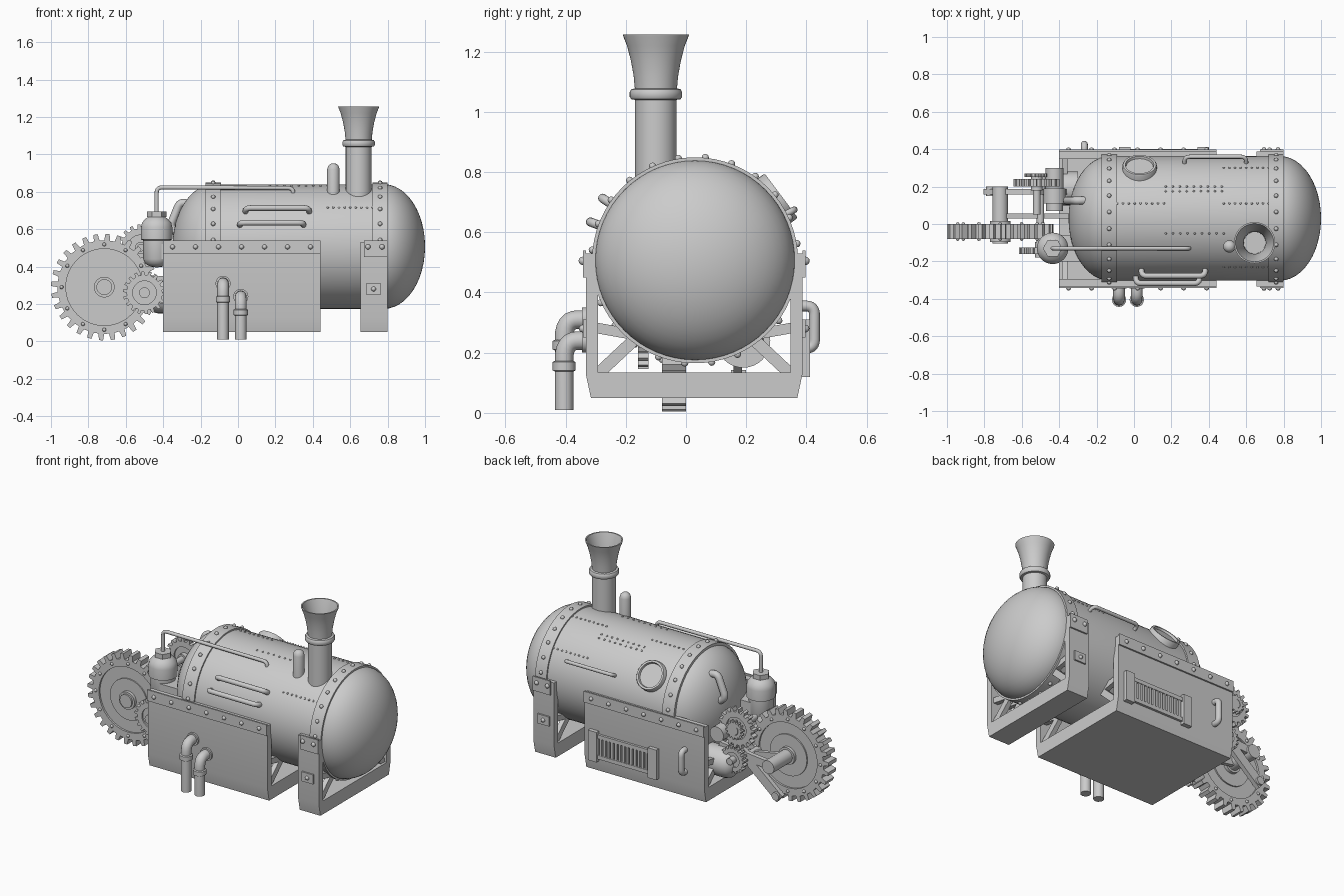
import bpy, bmesh
from math import pi, sin, cos
from mathutils import Vector, Matrix

if "Cube" in bpy.data.objects:
    bpy.data.objects.remove(bpy.data.objects["Cube"])

C, Z, R = 0.03, 0.507, 0.333      # boiler axis (y, z) and radius


def finish(name, bm, angle=35):
    bmesh.ops.recalc_face_normals(bm, faces=bm.faces)
    me = bpy.data.meshes.new(name)
    bm.to_mesh(me)
    bm.free()
    ob = bpy.data.objects.new(name, me)
    bpy.context.collection.objects.link(ob)
    bpy.context.view_layer.objects.active = ob
    bpy.ops.object.select_all(action='DESELECT')
    ob.select_set(True)
    bpy.ops.object.shade_smooth_by_angle(angle=angle * pi / 180)
    return ob


def lathe(name, prof, loc, axis=(0, 0, 1), seg=32):
    """Revolve (radius, height) pairs around an axis through loc."""
    bm = bmesh.new()
    M = Matrix.Translation(loc) @ Vector(axis).to_track_quat('Z', 'Y').to_matrix().to_4x4()
    rings = [[bm.verts.new(M @ Vector((r * cos(2 * pi * i / seg), r * sin(2 * pi * i / seg), h)))
              for i in range(seg)] for r, h in prof]
    for a, b in zip(rings, rings[1:]):
        for i in range(seg):
            j = (i + 1) % seg
            bm.faces.new((a[i], a[j], b[j], b[i]))
    bm.faces.new(rings[0])
    bm.faces.new(rings[-1])
    bmesh.ops.remove_doubles(bm, verts=bm.verts, dist=1e-5)
    return finish(name, bm)


def rod(name, a, b, r, seg=24):
    d = Vector(b) - Vector(a)
    return lathe(name, [(r, 0), (r, d.length)], a, d, seg)


def box(name, lo, hi):
    bm = bmesh.new()
    lo, hi = Vector(lo), Vector(hi)
    bmesh.ops.create_cube(bm, size=1, matrix=Matrix.Translation((lo + hi) / 2) @ Matrix.Diagonal((*(hi - lo), 1)))
    return finish(name, bm)


def beam(name, a, b, w, t, normal):
    """Flat bar from a to b, w wide in plane, t thick along normal."""
    a, b, n = Vector(a), Vector(b), Vector(normal)
    d = (b - a).normalized()
    rot = Matrix((d, n.cross(d), n)).transposed().to_4x4()
    bm = bmesh.new()
    bmesh.ops.create_cube(bm, size=1, matrix=Matrix.Translation((a + b) / 2) @ rot @
                          Matrix.Diagonal(((b - a).length, w, t, 1)))
    return finish(name, bm)


def extrude_x(name, prof, x0, x1):
    bm = bmesh.new()
    f = bm.faces.new([bm.verts.new((x0, y, z)) for y, z in prof])
    new = bmesh.ops.extrude_face_region(bm, geom=[f])['geom']
    bmesh.ops.translate(bm, vec=(x1 - x0, 0, 0), verts=[v for v in new if isinstance(v, bmesh.types.BMVert)])
    return finish(name, bm)


def tube(name, pts, r, bend=0.03):
    """Pipe along points with rounded corners."""
    P = [Vector(p) for p in pts]
    path = [P[0]]
    for a, p, b in zip(P, P[1:], P[2:]):
        s = p + (a - p).normalized() * min(bend, (a - p).length * 0.49)
        e = p + (b - p).normalized() * min(bend, (b - p).length * 0.49)
        path += [s * (1 - t) ** 2 + p * 2 * t * (1 - t) + e * t * t for t in [k / 6 for k in range(7)]]
    path.append(P[-1])
    cu = bpy.data.curves.new(name, 'CURVE')
    cu.dimensions, cu.bevel_depth, cu.bevel_resolution, cu.use_fill_caps = '3D', r, 4, True
    sp = cu.splines.new('POLY')
    sp.points.add(len(path) - 1)
    for q, p in zip(sp.points, path):
        q.co = (*p, 1)
    ob = bpy.data.objects.new(name, cu)
    bpy.context.collection.objects.link(ob)
    bpy.ops.object.select_all(action='DESELECT')
    ob.select_set(True)
    bpy.context.view_layer.objects.active = ob
    bpy.ops.object.convert(target='MESH')


def gear(name, x, z, y0, y1, ro, rr, ri, n):
    """Toothed ring with the axis along y."""
    bm = bmesh.new()
    loops = []
    for y, inner in ((y0, 0), (y1, 0), (y1, 1), (y0, 1)):
        loops.append([bm.verts.new((x + (ri if inner else r) * cos((k + f) * 2 * pi / n), y,
                                    z + (ri if inner else r) * sin((k + f) * 2 * pi / n)))
                      for k in range(n) for f, r in ((0, rr), (.45, rr), (.55, ro), (.9, ro))])
    for a, b in zip(loops, loops[1:] + loops[:1]):
        for i in range(len(a)):
            j = (i + 1) % len(a)
            bm.faces.new((a[i], a[j], b[j], b[i]))
    return finish(name, bm, 25)


def rivets(name, pts, r):
    bm = bmesh.new()
    for p in pts:
        bmesh.ops.create_uvsphere(bm, u_segments=8, v_segments=6, radius=r, matrix=Matrix.Translation(p))
    return finish(name, bm, 60)


def on(x, a, r=R):
    """Point on the boiler, angle a from the top towards +y."""
    return (x, C + r * sin(a), Z + r * cos(a))


# Boiler with domed ends, riveted bands
dome = [(R * sin(k * pi / 24), 0.22 * cos(k * pi / 24)) for k in range(13)]
lathe("boiler", [(r, -0.13 - h) for r, h in dome] + [(r, 0.78 + h) for r, h in dome[::-1]], (0, C, Z), (1, 0, 0), 64)
for n, x0, x1 in (("rear_band", -.175, -.09), ("front_band", .72, .80)):
    lathe(n, [(.32, x0), (.342, x0), (.342, x1), (.32, x1)], (0, C, Z), (1, 0, 0), 64)
    rivets(n + "_rivets", [on((x0 + x1) / 2, k * pi / 12 + .1, .343) for k in range(24)], .012)

# Rivet rows on the boiler plates
rows = [(.08, -.09, .16), (.17, .17, .47), (.145, .17, .47), (.08, .48, .72), (.27, .48, .72),
        (-.08, .17, .48), (-.26, .48, .72)]
rivets("plate_rivets", [(x0 + (x1 - x0) * k / 8, C + y, Z + (R ** 2 - y * y) ** .5)
                        for y, x0, x1 in rows for k in range(9)], .006)

# Chimney, whistle, porthole
lathe("chimney", [(.069, .76), (.069, 1.04), (.082, 1.042), (.087, 1.05), (.087, 1.066), (.082, 1.075), (.07, 1.078),
                  (.074, 1.12), (.083, 1.17), (.096, 1.22), (.108, 1.25), (.11, 1.257), (.102, 1.257),
                  (.09, 1.22), (.075, 1.16), (.06, 1.08), (.058, .95)], (.645, -.1, 0), seg=48)
lathe("whistle", [(.033, .74), (.033, .92), (.028, .938), (.016, .949), (0, .952)], (.51, -.12, 0))
n = Vector((0, .8, .6))
lathe("porthole", [(.092, .28), (.092, .352), (.088, .358), (.076, .358), (.072, .345), (0, .345)], (.03, C, Z), n, 40)

# Boiler grab rails
for nm, x0, x1, a, b in (("upper_rail", .04, .38, -.98, .015), ("lower_rail", .01, .35, -1.22, .015),
                         ("back_rail", .27, .60, 1.1, .011)):
    tube(nm, [on(x0, a, .31), on(x0, a, .37), on(x1, a, .37), on(x1, a, .31)], b)
tube("end_rail", [(-.24, .125, .73), (-.31, .125, .745), (-.365, .125, .61), (-.31, .125, .57)], .022)

# U-shaped cradles with plates and braces
F = .027


def cradle(name, x0, x1):
    half = [(.36, .53), (.36, .13), (.343, .05)]
    inner = [(.32, .135), (.32, .53)]
    prof = ([(F - y, z) for y, z in half] + [(F + y, z) for y, z in half[::-1]] +
            [(F + y, z) for y, z in inner[::-1]] + [(F - y, z) for y, z in inner])
    extrude_x(name, prof, x0, x1)
    for s in (-1, 1):
        for xe in (x0 + .03, x1 - .03):
            beam(name + "_brace", (xe, F + s * .33, .12), (xe, F + s * .17, .27), .04, .03, (1, 0, 0))
            beam(name + "_tie", (xe, F + s * .34, .285), (xe, F + s * .2, .26), .035, .03, (1, 0, 0))


cradle("main_cradle", -.40, .44)
cradle("front_cradle", .655, .80)
for s in (-1, 1):
    y = F + s * .36
    lo, hi = min(y, y + s * .01), max(y, y + s * .01)
    box("side_strip", (-.40, lo, .47), (.44, hi, .54))
    rivets("strip_rivets", [(-.35 + .123 * k, y + s * .01, .505) for k in range(7)], .013)
    box("cradle_cap", (.675, lo, .45), (.80, hi, .54))
    rivets("cap_rivets", [(x, y + s * .01, .505) for x in (.695, .77)], .014)
    box("latch_plate", (.685, lo, .25), (.765, hi, .31))
    rivets("latch_bolt", [(.725, y + s * .01, .28)], .013)

# Vent grille and handle on the back side
for x in (-.05, .37):
    box("vent_bracket", (x - .03, .38, .12), (x + .03, .412, .31))
for z in (.15, .28):
    box("vent_frame", (-.05, .38, z - .012), (.37, .402, z + .012))
for k in range(13):
    x = .0 + k * .0267
    box("vent_slat", (x - .008, .38, .15), (x + .008, .40, .28))
tube("side_handle", [(-.265, .37, .355), (-.265, .427, .355), (-.265, .427, .215), (-.265, .37, .215)], .018)

# Drain elbows on the front side
for x, z in ((-.08, .31), (.015, .24)):
    tube("drain_pipe", [(x, -.31, z), (x, -.405, z), (x, -.405, .01)], .031, .06)
    lathe("drain_flange", [(.03, -.018), (.038, -.014), (.038, .014), (.03, .018)], (x, -.405, z - .085))
    rod("drain_collar", (x, -.325, z), (x, -.345, z), .04)

# Steam bottle with feed pipe
lathe("steam_bottle", [(0, .395), (.035, .40), (.06, .415), (.072, .44), (.072, .54), (.084, .545), (.084, .61),
                       (.078, .635), (.06, .655), (.045, .665), (.045, .68)], (-.435, -.13, 0))
lathe("bottle_nut", [(.052, .665), (.052, .695)], (-.435, -.13, 0), seg=6)
tube("feed_pipe", [(-.435, -.13, .68), (-.435, -.13, .823), (.295, -.13, .82), (.295, -.13, .77)], .011)
box("bottle_bracket", (-.41, -.2, .44), (-.28, -.06, .52))

# Big drive gear with web, hub, bolts and axle
gx, gz = -.715, .29
gear("drive_gear", gx, gz, -.08, 0, .285, .25, .205, 28)
for nm, r, d in (("gear_web", .21, .028), ("gear_boss", .13, .036), ("gear_hub", .055, .055)):
    rod(nm, (gx, -.04 - d, gz), (gx, -.04 + d, gz), r, 48)
rivets("gear_bolts", [(gx + .228 * cos(k * pi / 6), y, gz + .228 * sin(k * pi / 6))
                      for k in range(12) for y in (-.08, 0)], .01)
rod("gear_axle", (gx, -.105, gz), (gx, .2, gz), .042)

# Transmission gears, shafts and support arms
for nm, x, z, y0, y1, ro in (("upper_gear", -.52, .5, .2, .24, .125), ("pinion", -.49, .29, .2, .235, .085),
                             ("front_pinion", -.5, .26, -.16, -.125, .115)):
    gear(nm, x, z, y0, y1, ro, ro * .83, ro * .55, 18)
    rod(nm + "_web", (x, y0 + .01, z), (x, y1 - .01, z), ro * .6)
    rod(nm + "_hub", (x, y0 - .02, z), (x, y1 + .03, z), ro * .25)
gear("outer_gear", -.525, .5, .25, .27, .06, .048, .03, 14)
rod("pinion_shaft", (-.5, -.15, .27), (-.5, .21, .27), .02)
rod("upper_shaft", (-.52, .05, .5), (-.52, .25, .5), .02)
for y0, y1, r in ((.07, .11, .045), (.11, .19, .06), (.19, .3, .048)):
    rod("gearbox_drum", (-.425, y0, .46), (-.425, y1, .46), r)
lathe("pressure_drum", [(.09, 0), (.09, .13), (.08, .165), (.05, .19), (0, .2)], (-.30, .19, .24), (-1, 0, 0))
beam("outer_arm", (-.48, .172, .36), (-.785, .172, .1), .06, .028, (0, 1, 0))
beam("axle_arm", (-.735, .172, .29), (-.36, .172, .33), .05, .028, (0, 1, 0))
beam("inner_arm", (-.715, .042, .29), (-.34, .042, .22), .06, .026, (0, 1, 0))
rod("arm_pin", (-.765, .15, .118), (-.765, .2, .118), .025)
